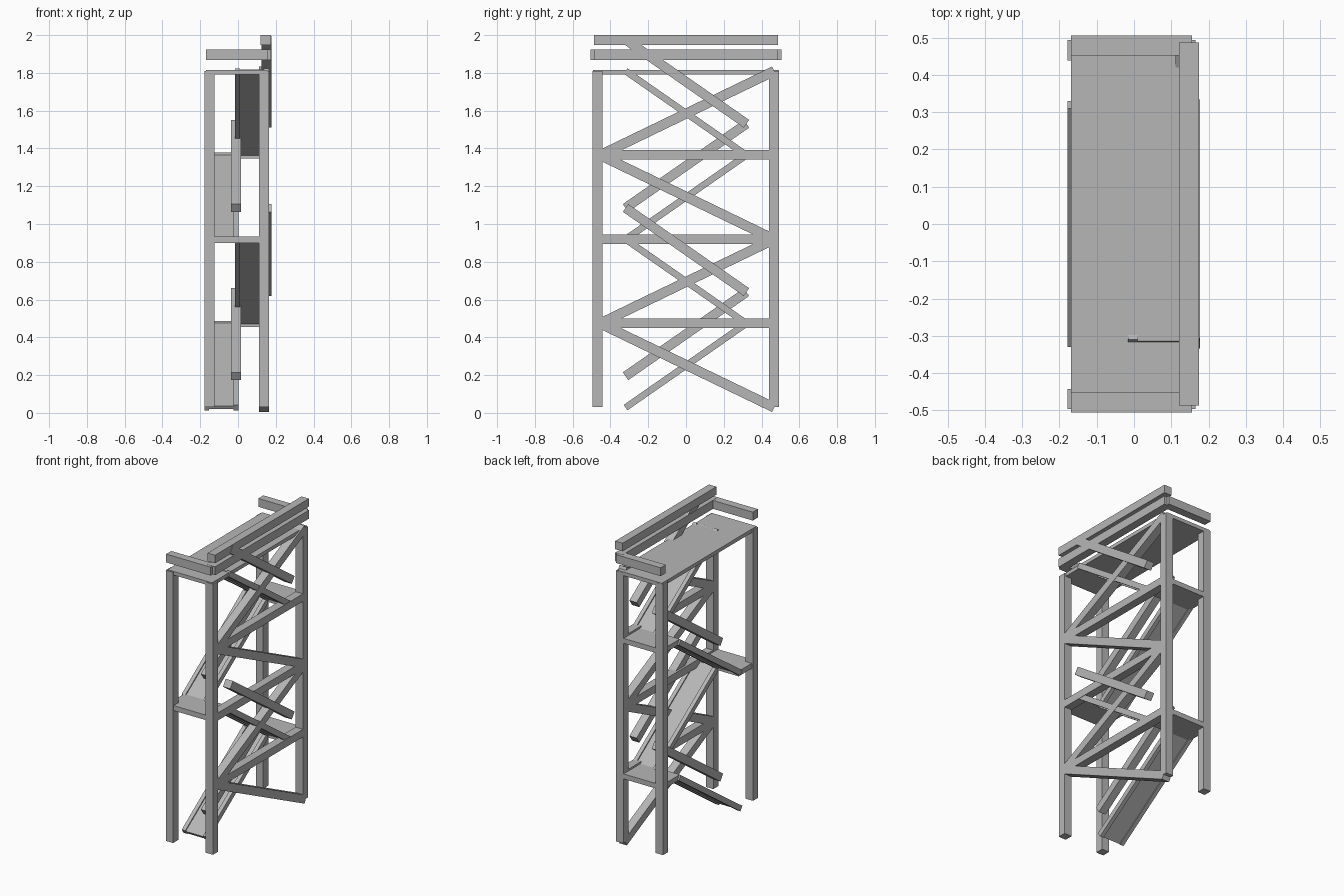
import bpy, math
from mathutils import Vector

if "Cube" in bpy.data.objects:
    bpy.data.objects.remove(bpy.data.objects["Cube"])

grey = bpy.data.materials.new("steel_grey")
grey.diffuse_color = (0.47, 0.47, 0.47, 1)
grey.use_nodes = True
grey.node_tree.nodes["Principled BSDF"].inputs["Base Color"].default_value = grey.diffuse_color


def box(name, x, y, z, tilt=0.0):
    """Box from (min, max) ranges, optionally tilted about its centre along x."""
    bpy.ops.mesh.primitive_cube_add(size=1)
    ob = bpy.context.object
    ob.name = name
    size = [r[1] - r[0] for r in (x, y, z)]
    for v in ob.data.vertices:
        v.co = Vector(c * s for c, s in zip(v.co, size))
    ob.location = [(r[0] + r[1]) / 2 for r in (x, y, z)]
    ob.rotation_euler.x = tilt
    ob.data.materials.append(grey)
    return ob


def bar(name, x, start, end, thick):
    """Sloping bar in the y-z plane between two (y, z) points."""
    dy, dz = end[0] - start[0], end[1] - start[1]
    length = math.hypot(dy, dz)
    cy, cz = (start[0] + end[0]) / 2, (start[1] + end[1]) / 2
    return box(name, x, (cy - length / 2, cy + length / 2),
               (cz - thick / 2, cz + thick / 2), math.atan2(dz, dy))


STEP = 0.4455                                   # rise of one flight
level = [0.028 + STEP * k for k in range(5)]
POST_R = (0.111, 0.165)
POST_L = (-0.178, -0.125)

# Corner posts
for x in (POST_L, POST_R):
    box("front_post", x, (-0.496, -0.442), (0.032, 1.811))
    box("back_post", x, (0.439, 0.493), (0.032, 1.811))

# Zigzag braces and level beams on the right side
for k in range(4):
    ya, yb = (0.467, -0.455) if k % 2 == 0 else (-0.455, 0.467)
    a, b = sorted([(ya, level[k]), (yb, level[k + 1])])
    bar("side_brace", POST_R, a, b, 0.052)
for k in (1, 2, 3):
    box("side_beam", POST_R, (-0.455, 0.455), (level[k] - 0.024, level[k] + 0.026))

# Landings alternate back and front, full deck on top
DECK_X = (-0.169, 0.156)
for k in (1, 2, 3):
    y = (0.305, 0.49) if k % 2 else (-0.49, -0.305)
    box("landing", DECK_X, y, (level[k] - 0.019, level[k] + 0.014))
box("top_deck", DECK_X, (-0.492, 0.492), (1.792, 1.816))


# Stair flights: ramp, two stringers and a handrail
def flight(x0, x1, z_front, z_back, rail_x):
    a, b = (-0.32, z_front), (0.32, z_back)
    bar("stair_ramp", (x0 + 0.02, x1 - 0.02), a, b, 0.02)
    bar("stair_stringer", (x0, x0 + 0.026), a, b, 0.035)
    bar("stair_stringer", (x1 - 0.026, x1), a, b, 0.035)
    bar("stair_handrail", rail_x, (-0.32, z_front + 0.166), (0.32, z_back + 0.166), 0.05)


for k in (0, 2):
    flight(-0.1785, 0.002, level[k], level[k + 1], (-0.036, 0.015))
    flight(-0.016, 0.163, level[k + 2], level[k + 1], (0.125, 0.1775))

# Guard rails around the top deck
for z in ((1.868, 1.924), (1.947, 2.0)):
    box("side_guard_rail", (0.12, 0.174), (-0.487, 0.487), z)
for y in ((-0.505, -0.452), (0.452, 0.505)):
    box("end_guard_rail", (-0.169, 0.155), y, (1.868, 1.923))
